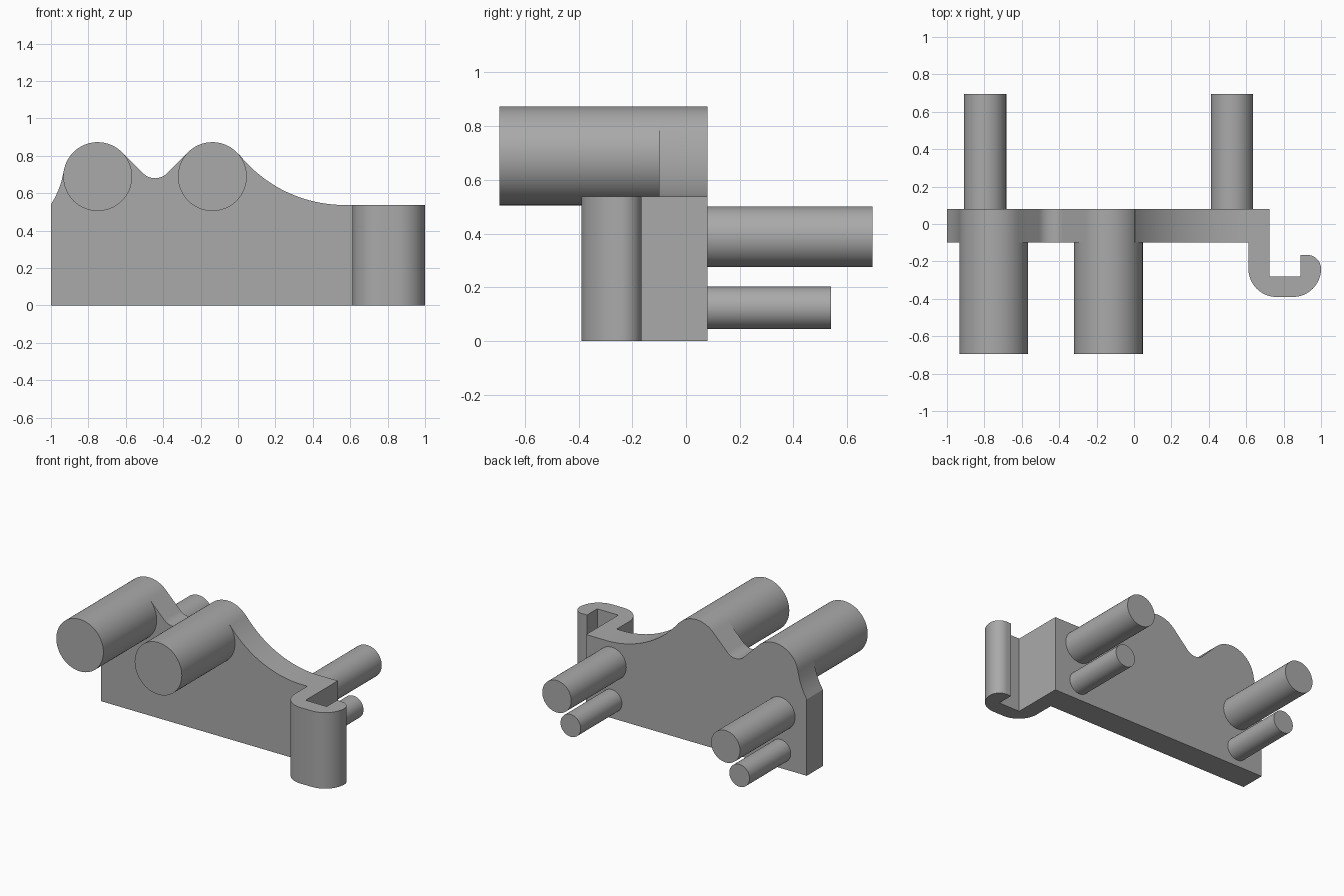
import bpy, bmesh
from math import sin, cos, radians, pi
from mathutils import Matrix

if "Cube" in bpy.data.objects:
    bpy.data.objects.remove(bpy.data.objects["Cube"])

grey = bpy.data.materials.new("plain_grey")
grey.use_nodes = True
COLOUR = (0.40, 0.40, 0.40, 1)
grey.diffuse_color = COLOUR
grey.node_tree.nodes["Principled BSDF"].inputs["Base Color"].default_value = COLOUR

FRONT, BACK, HEIGHT = -0.10, 0.08, 0.537
BARREL_R, BARREL_Z = 0.184, 0.689
BARREL_X = (-0.75, -0.137)


def finish(name, bm):
    bmesh.ops.recalc_face_normals(bm, faces=bm.faces)
    mesh = bpy.data.meshes.new(name)
    bm.to_mesh(mesh)
    bm.free()
    mesh.materials.append(grey)
    obj = bpy.data.objects.new(name, mesh)
    bpy.context.collection.objects.link(obj)
    bpy.ops.object.select_all(action='DESELECT')
    obj.select_set(True)
    bpy.context.view_layer.objects.active = obj
    bpy.ops.object.shade_smooth_by_angle(angle=radians(25))
    return obj


def extrude(name, points, offset):
    """Extrude a closed 3D outline along an offset."""
    bm = bmesh.new()
    face = bm.faces.new([bm.verts.new(p) for p in points])
    new = bmesh.ops.extrude_face_region(bm, geom=[face])["geom"]
    bmesh.ops.translate(bm, vec=offset, verts=[v for v in new if isinstance(v, bmesh.types.BMVert)])
    return finish(name, bm)


def rod(name, x, z, radius, y0, y1):
    bm = bmesh.new()
    place = Matrix.Translation((x, (y0 + y1) / 2, z)) @ Matrix.Rotation(pi / 2, 4, 'X')
    bmesh.ops.create_cone(bm, cap_ends=True, segments=72, radius1=radius,
                          radius2=radius, depth=y1 - y0, matrix=place)
    return finish(name, bm)


def arc(cx, cy, r, start, end, steps=12):
    angles = [radians(start + (end - start) * i / steps) for i in range(steps + 1)]
    return [(cx + r * cos(a), cy + r * sin(a)) for a in angles]


# Plate with a top edge that sweeps over both barrels
valley_x = sum(BARREL_X) / 2
profile = [(-1, 0), (-1, 0.54), (-0.978, 0.578), (-0.96, 0.617), (-0.945, 0.66)]
profile += arc(BARREL_X[0], BARREL_Z, BARREL_R, 172, 45, 26)
profile += arc(valley_x, 0.77, 0.09, 225, 315)
profile += arc(BARREL_X[1], BARREL_Z, BARREL_R, 135, 40, 20)
profile += arc(0.57, HEIGHT + 0.723, 0.723, 218.5, 270, 24)
profile += [(0.612, HEIGHT), (0.612, 0)]
extrude("plate", [(x, FRONT, z) for x, z in profile], (0, BACK - FRONT, 0))

# Hook at the left end
outline = [(0.612, BACK), (0.725, BACK), (0.725, -0.28), (0.89, -0.28), (0.89, -0.165)]
outline += arc(0.925, -0.24, 0.075, 90, 0)
outline += arc(0.85, -0.24, 0.15, 0, -90)[1:]
outline += arc(0.762, -0.24, 0.15, 270, 180)
extrude("hook", [(x, y, 0) for x, y in outline], (0, 0, HEIGHT))

# Front barrels and the rear pegs
for side, x in zip(("right", "left"), BARREL_X):
    rod(side + "_barrel", x, BARREL_Z, BARREL_R, -0.695, FRONT)
for side, x in (("right", -0.796), ("left", 0.524)):
    rod(side + "_upper_peg", x, 0.388, 0.113, BACK, 0.695)
    rod(side + "_lower_peg", x, 0.123, 0.079, BACK, 0.54)
